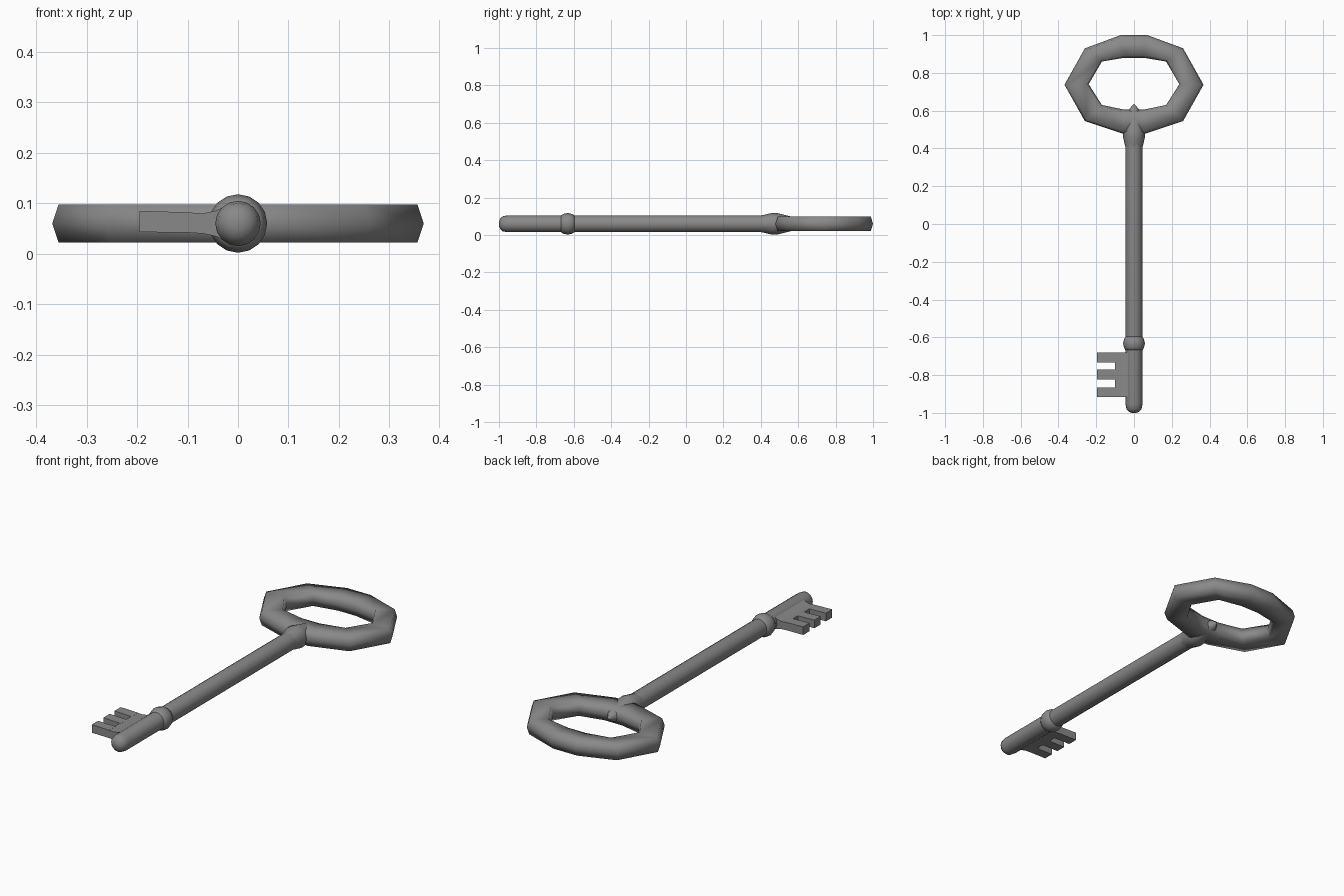
import bpy, bmesh
from math import cos, sin, pi, radians
from mathutils import Vector

cube = bpy.data.objects.get("Cube")
if cube:
    bpy.data.objects.remove(cube, do_unlink=True)

metal = bpy.data.materials.new("dark_grey_metal")
metal.use_nodes = True
colour = (0.25, 0.25, 0.25, 1)
metal.diffuse_color = colour
metal.node_tree.nodes["Principled BSDF"].inputs["Base Color"].default_value = colour

MID = 0.06  # height of the key's centre line


def loft(name, rings, closed=False, angle=180):
    """Skin a series of rings; open lofts get end caps."""
    bm = bmesh.new()
    loops = [[bm.verts.new(p) for p in ring] for ring in rings]
    pairs = list(zip(loops, loops[1:]))
    if closed:
        pairs.append((loops[-1], loops[0]))
    for a, b in pairs:
        n = len(a)
        for i in range(n):
            j = (i + 1) % n
            bm.faces.new((a[i], a[j], b[j], b[i]))
    if not closed:
        bm.faces.new(loops[0])
        bm.faces.new(loops[-1])
    bmesh.ops.recalc_face_normals(bm, faces=bm.faces)
    mesh = bpy.data.meshes.new(name)
    bm.to_mesh(mesh)
    bm.free()
    obj = bpy.data.objects.new(name, mesh)
    bpy.context.collection.objects.link(obj)
    mesh.materials.append(metal)
    bpy.ops.object.select_all(action="DESELECT")
    obj.select_set(True)
    bpy.context.view_layer.objects.active = obj
    bpy.ops.object.shade_smooth_by_angle(angle=radians(angle))
    return obj


def turned(name, profile, sides):
    """Lathe (y, radius) pairs about the long axis."""
    return loft(name, [[(r * cos(2 * pi * i / sides), y, MID + r * sin(2 * pi * i / sides))
                        for i in range(sides)] for y, r in profile], angle=60)


# Shaft with a rounded tip, and its collar
turned("shaft", [(-1, 0.012), (-0.994, 0.027), (-0.98, 0.04), (-0.955, 0.045), (0.5, 0.045)], 16)
turned("collar", [(-0.67, 0.044), (-0.655, 0.053), (-0.632, 0.058),
                  (-0.61, 0.053), (-0.595, 0.044)], 16)

# Faceted neck that runs through the bow to a small point
turned("neck", [(0.4, 0.044), (0.46, 0.058), (0.49, 0.057), (0.55, 0.042),
                (0.605, 0.028), (0.635, 0.003)], 8)

# Bow: ten-cornered ring with a bevelled section, half outline mirrored
outer = [(0.07, 1.0), (0.26, 0.93), (0.368, 0.737), (0.26, 0.545), (0.06, 0.478)]
inner = [(0.05, 0.88), (0.17, 0.86), (0.24, 0.74), (0.17, 0.63), (0.05, 0.605)]
outer += [(-x, y) for x, y in reversed(outer)]
inner += [(-x, y) for x, y in reversed(inner)]
section = [(0, 0), (0.1, 0.038), (0.9, 0.038), (1, 0), (0.9, -0.038), (0.1, -0.038)]
bow = []
for o, i in zip(outer, inner):
    a, b = Vector(o), Vector(i)
    bow.append([(*a.lerp(b, t), MID + z) for t, z in section])
loft("bow", bow, closed=True)


# Bit: flared web with three square teeth
def bar(name, y0, y1, stations):
    loft(name, [[(x, y0, z - h), (x, y1, z - h), (x, y1, z + h), (x, y0, z + h)]
                for x, z, h in stations], angle=30)


bar("bit_web", -0.917, -0.68, [(-0.02, 0.06, 0.036), (-0.045, 0.06, 0.025),
                               (-0.07, 0.06, 0.02), (-0.1, 0.062, 0.02)])
for k, y in enumerate((-0.917, -0.823, -0.732)):
    bar(f"bit_tooth_{k + 1}", y, y + 0.052, [(-0.095, 0.062, 0.02), (-0.195, 0.064, 0.021)])
